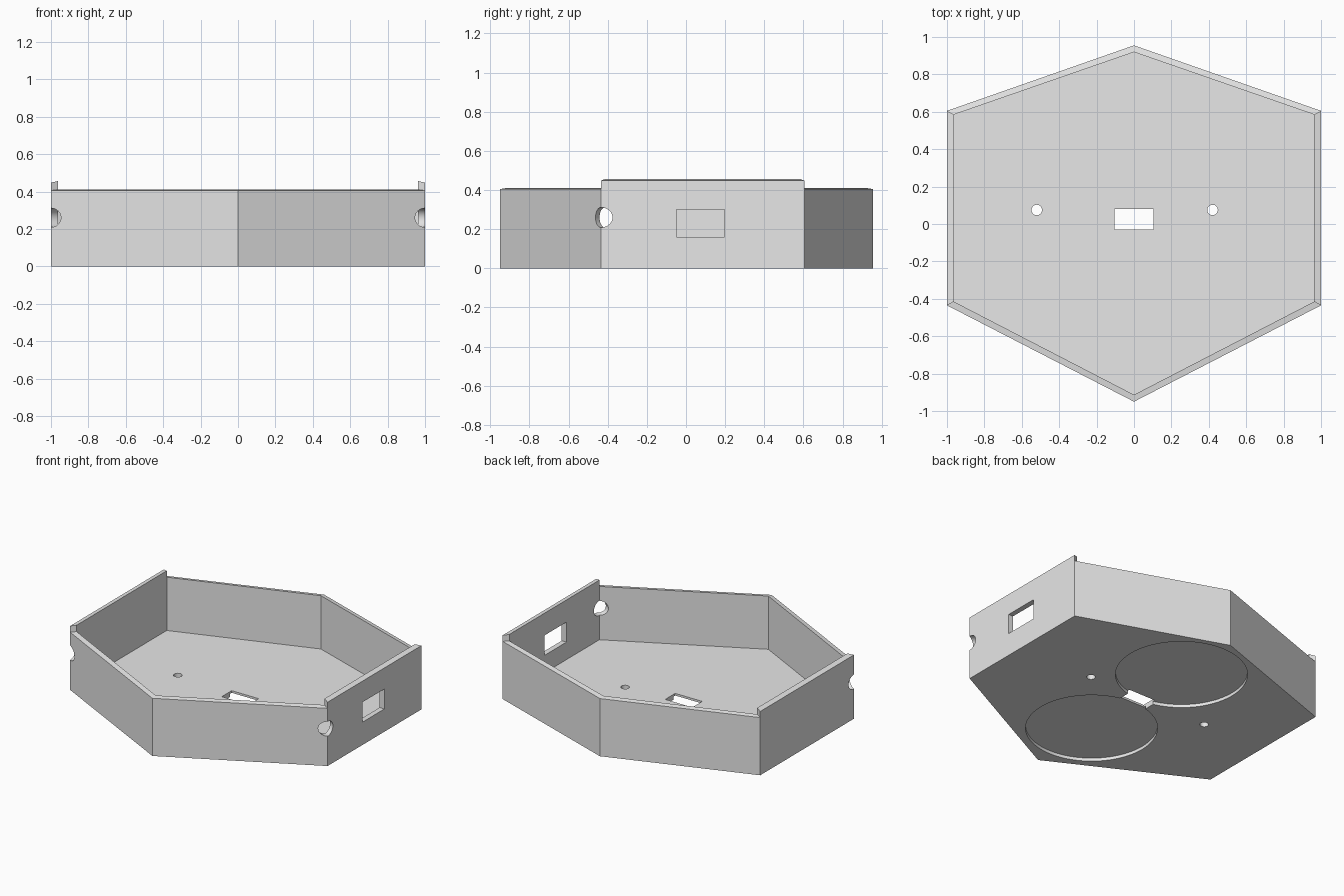
import bpy, bmesh, math
from mathutils import Matrix

if "Cube" in bpy.data.objects:
    bpy.data.objects.remove(bpy.data.objects["Cube"])

# Material
grey = bpy.data.materials.new("plain grey")
grey.use_nodes = True
colour = (0.8, 0.8, 0.8, 1)
grey.diffuse_color = colour
grey.node_tree.nodes["Principled BSDF"].inputs["Base Color"].default_value = colour

# Hexagon corners, counterclockwise from the front
OUTER = [(0, -0.95), (1, -0.435), (1, 0.605), (0, 0.955), (-1, 0.605), (-1, -0.435)]
INNER = [(0, -0.913), (0.963, -0.415), (0.963, 0.585), (0, 0.919), (-0.963, 0.585), (-0.963, -0.415)]
FLOOR = 0.037
LOW_OUT, LOW_IN = 0.405, 0.411
HIGH_OUT, HIGH_IN = 0.448, 0.456


def make_object(name, bm):
    bmesh.ops.recalc_face_normals(bm, faces=bm.faces)
    mesh = bpy.data.meshes.new(name)
    bm.to_mesh(mesh)
    bm.free()
    mesh.materials.append(grey)
    obj = bpy.data.objects.new(name, mesh)
    bpy.context.collection.objects.link(obj)
    return obj


# Tray: six mitred walls round a floor, the two side walls raised
bm = bmesh.new()


def ring(points, z):
    return [bm.verts.new((x, y, z)) for x, y in points]


base, floor = ring(OUTER, 0), ring(INNER, FLOOR)
low_out, low_in = ring(OUTER, LOW_OUT), ring(INNER, LOW_IN)
bm.faces.new(base)
bm.faces.new(floor)
for i in range(6):
    j = (i + 1) % 6
    if OUTER[i][0] == OUTER[j][0]:
        oa, ob = ring([OUTER[i], OUTER[j]], HIGH_OUT)
        ia, ib = ring([INNER[i], INNER[j]], HIGH_IN)
        bm.faces.new((base[i], base[j], low_out[j], ob, oa, low_out[i]))
        bm.faces.new((floor[i], floor[j], low_in[j], ib, ia, low_in[i]))
        bm.faces.new((oa, ob, ib, ia))
        bm.faces.new((low_out[i], oa, ia, low_in[i]))
        bm.faces.new((low_out[j], ob, ib, low_in[j]))
    else:
        bm.faces.new((base[i], base[j], low_out[j], low_out[i]))
        bm.faces.new((floor[i], floor[j], low_in[j], low_in[i]))
        bm.faces.new((low_out[i], low_out[j], low_in[j], low_in[i]))
tray = make_object("tray", bm)


# Cutters for the openings
def cut(cutter):
    mod = tray.modifiers.new("opening", "BOOLEAN")
    mod.operation = "DIFFERENCE"
    mod.solver = "EXACT"
    mod.object = cutter
    bpy.context.view_layer.objects.active = tray
    bpy.ops.object.modifier_apply(modifier=mod.name)
    bpy.data.objects.remove(cutter)


def cut_cylinder(centre, radius, depth, turn=Matrix(), sides=64):
    bm = bmesh.new()
    bmesh.ops.create_cone(bm, cap_ends=True, segments=sides, radius1=radius, radius2=radius,
                          depth=depth, matrix=Matrix.Translation(centre) @ turn)
    cut(make_object("round_cutter", bm))


def cut_box(centre, size):
    bm = bmesh.new()
    bmesh.ops.create_cube(bm, size=1, matrix=Matrix.Translation(centre) @ Matrix.Diagonal((*size, 1)))
    cut(make_object("box_cutter", bm))


# Shallow round recesses underneath
for y in (0.47, -0.42):
    cut_cylinder((0, y, 0), 0.42, 0.044, sides=96)

# Floor slot and two screw holes
cut_box((0, 0.025, 0), (0.21, 0.11, 0.2))
for x in (-0.52, 0.42):
    cut_cylinder((x, 0.075, 0), 0.028, 0.2, sides=32)

# Window in the left wall
cut_box((1, 0.073, 0.23), (0.2, 0.245, 0.14))

# Round holes through the two front corners, square to the corner
for side in (1, -1):
    turn = Matrix.Rotation(-side * 0.54, 4, "Z") @ Matrix.Rotation(math.pi / 2, 4, "Y")
    cut_cylinder((side, -0.435, 0.26), 0.051, 0.24, turn, 48)

# Smooth the round openings, keep the edges sharp
tray.select_set(True)
bpy.context.view_layer.objects.active = tray
bpy.ops.object.shade_smooth_by_angle(angle=math.radians(20))
